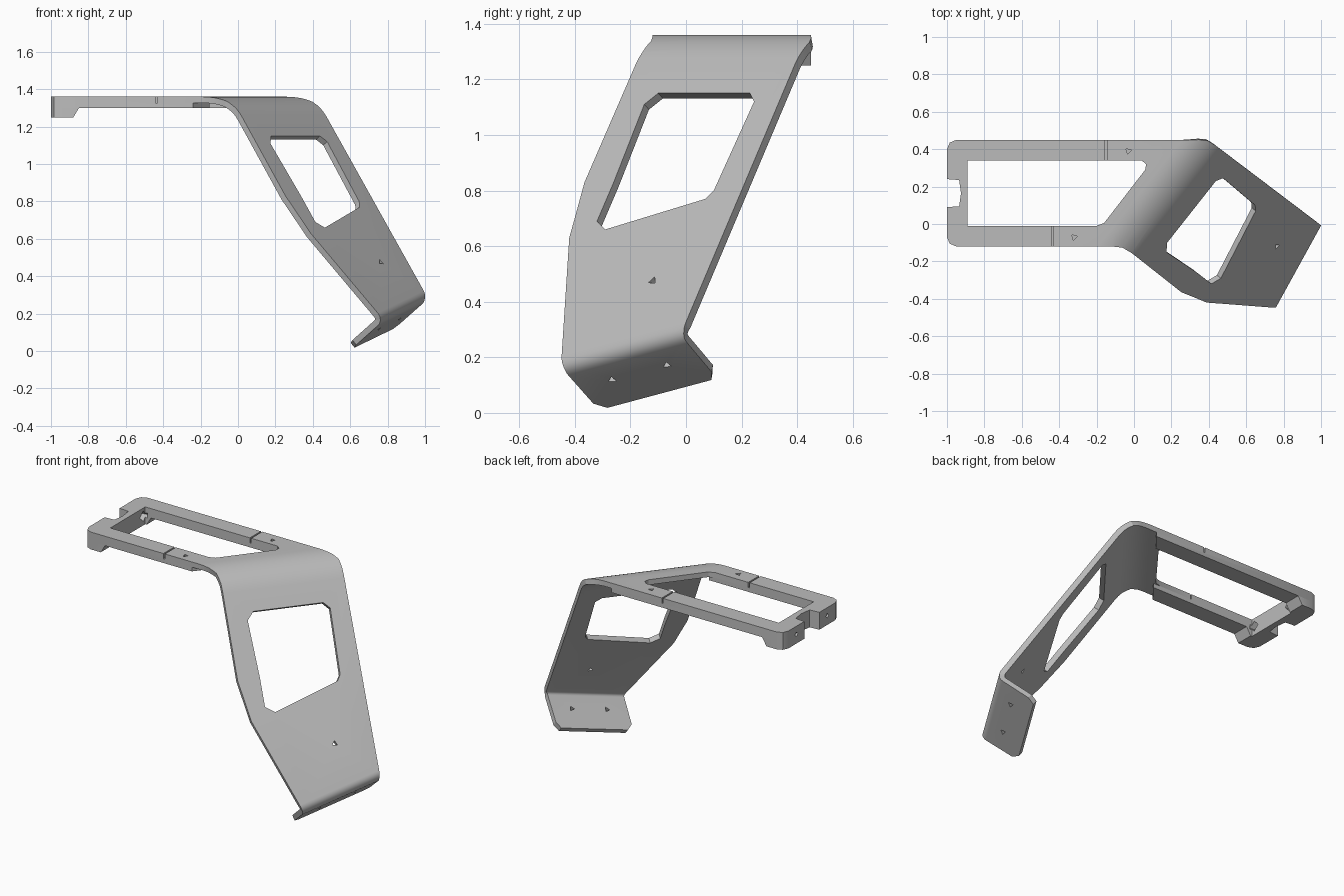
import bpy, bmesh, math
from mathutils import Vector

old = bpy.data.objects.get("Cube")
if old:
    bpy.data.objects.remove(old, do_unlink=True)

TOP, T = 1.36, 0.033                       # top height, sheet thickness
ALONG = Vector((0.62, 0.785, 0)).normalized()   # upper bend line
DOWN = Vector((ALONG.y, -ALONG.x, 0))           # flat direction across it
S0, RA, TILT = -0.076, 0.25, math.radians(55)
RB, TURN = 0.05, math.radians(90)

grey = bpy.data.materials.new("matte_grey")
grey.use_nodes = True
grey.diffuse_color = (0.5, 0.5, 0.5, 1)
grey.node_tree.nodes["Principled BSDF"].inputs["Base Color"].default_value = (0.5, 0.5, 0.5, 1)


def solid(loops, z0, z1):
    """Prism from a plan outline followed by any hole outlines."""
    bm = bmesh.new()
    for pts in loops:
        vs = [bm.verts.new((p[0], p[1], z1)) for p in pts]
        for a, b in zip(vs, vs[1:] + vs[:1]):
            bm.edges.new((a, b))
    bmesh.ops.triangle_fill(bm, use_beauty=True, edges=bm.edges[:], normal=(0, 0, 1))
    ext = bmesh.ops.extrude_face_region(bm, geom=bm.faces[:])
    moved = [g for g in ext["geom"] if isinstance(g, bmesh.types.BMVert)]
    bmesh.ops.translate(bm, verts=moved, vec=(0, 0, z0 - z1))
    bmesh.ops.recalc_face_normals(bm, faces=bm.faces[:])
    return bm


def make(name, bm):
    me = bpy.data.meshes.new(name)
    bm.to_mesh(me)
    bm.free()
    me.materials.append(grey)
    ob = bpy.data.objects.new(name, me)
    bpy.context.collection.objects.link(ob)
    return ob


def activate(ob):
    bpy.ops.object.select_all(action='DESELECT')
    ob.select_set(True)
    bpy.context.view_layer.objects.active = ob


def combine(ob, other, op):
    mod = ob.modifiers.new(op, 'BOOLEAN')
    mod.operation, mod.object, mod.solver = op, other, 'EXACT'
    activate(ob)
    bpy.ops.object.modifier_apply(modifier=mod.name)
    bpy.data.objects.remove(other, do_unlink=True)


def score(bm, origin, across, radius, angle, steps):
    """Cut the flat sheet along the rows of a bend."""
    for i in range(steps + 1):
        co = origin + across * (radius * angle * i / steps)
        bmesh.ops.bisect_plane(bm, geom=bm.verts[:] + bm.edges[:] + bm.faces[:],
                               plane_co=co, plane_no=across, dist=1e-5)


def fold(bm, origin, across, radius, angle):
    """Roll everything past a line downwards round a bend."""
    for v in bm.verts:
        q = (v.co - origin).dot(across)
        if q > 0:
            th = min(q / radius, angle)
            rest, t = q - th * radius, v.co.z
            base = v.co - across * q
            v.co = base + across * ((radius + t) * math.sin(th) + rest * math.cos(th))
            v.co.z = -radius + (radius + t) * math.cos(th) - rest * math.sin(th)


def unroll(y, z):
    """Flat position of a point on the sloping panel."""
    end_s = S0 + RA * math.sin(TILT)
    drop = TOP - RA * (1 - math.cos(TILT)) - z
    s = end_s + drop / math.tan(TILT)
    x = (s - DOWN.y * y) / DOWN.x
    u = ALONG.x * x + ALONG.y * y
    return ALONG * u + DOWN * (S0 + RA * TILT + drop / math.sin(TILT))


def triangle(c, r=0.018):
    return [(c[0] + r * math.cos(a), c[1] + r * math.sin(a))
            for a in (0.3 + i * math.tau / 3 for i in range(3))]


# Bent sheet: rail tongues, sloping panel with window, and mounting flange
front_low, back_low = unroll(-0.45, 0.165), unroll(-0.02, 0.28)
edge = back_low - front_low
across_b = Vector((edge.y, -edge.x, 0)).normalized()
start_b = front_low - across_b * RB


def flange(a, d):
    return front_low + edge * a + across_b * (d + RB * TURN - 2 * RB)


outline = [(-0.43, -0.12), (-0.12, -0.12), (-0.06, -0.128), (0.0, -0.165),
           unroll(-0.365, 0.83), unroll(-0.395, 0.72), unroll(-0.42, 0.63),
           front_low, flange(0, 0.23), flange(0.07, 0.27),
           flange(0.94, 0.27), flange(0.99, 0.23), back_low,
           (0.45, 0.409), (0.40, 0.442), (0.35, 0.45), (-0.145, 0.45), (-0.145, 0.34),
           (0.04, 0.34), (0.065, 0.32), (0.06, 0.29), (-0.16, 0.005), (-0.2, -0.01),
           (-0.43, -0.01)]
window = [unroll(y, z) for y, z in
          [(-0.10, 1.15), (0.23, 1.15), (0.245, 1.12), (0.10, 0.80), (0.07, 0.77),
           (-0.29, 0.66), (-0.32, 0.69), (-0.26, 0.83), (-0.15, 1.11)]]
holes = [(-0.03, 0.39), (-0.32, -0.07), unroll(-0.12, 0.475),
         flange(0.27, 0.135), flange(0.73, 0.135)]

bm = solid([outline, window] + [triangle(h) for h in holes], -T, 0)
start_a = DOWN * S0
score(bm, start_a, DOWN, RA, TILT, 8)
score(bm, start_b, across_b, RB, TURN, 6)
fold(bm, start_b, across_b, RB, TURN)
fold(bm, start_a, DOWN, RA, TILT)
bmesh.ops.translate(bm, verts=bm.verts[:], vec=(0, 0, TOP))
sheet = make("bent_sheet", bm)


# Rail frame: open plan with chamfered corners and a cable notch
def frame_plan(ends):
    fo, fi, bi, bo = ends
    return [(bo, 0.45), (-0.95, 0.45), (-0.985, 0.435), (-1, 0.40), (-1, 0.24),
            (-0.935, 0.235), (-0.925, 0.165), (-0.935, 0.095), (-1, 0.09),
            (-1, -0.07), (-0.985, -0.105), (-0.95, -0.12), (fo, -0.12), (fi, -0.01),
            (-0.89, -0.01), (-0.89, 0.34), (bi, 0.34)]


frame = make("rail_frame", solid([frame_plan((-0.24, -0.153, 0.123, 0.21))], 1.30, TOP))

# Deeper end bar with sloped runouts under the rails
bm = solid([frame_plan([-0.85] * 4)], 1.25, 1.30)
for v in bm.verts:
    if v.co.z < 1.26 and v.co.x > -0.86:
        v.co.x = -0.88
combine(frame, make("end_bar", bm), 'UNION')

# Seats that receive the sheet tongues, leaving a fine groove
for x, y0, y1 in ((-0.44, -0.2, 0.2), (-0.155, 0.2, 0.6)):
    seat = solid([[(x, y0), (0.5, y0), (0.5, y1), (x, y1)]], TOP - T, 1.5)
    combine(frame, make("seat_cutter", seat), 'DIFFERENCE')

# Tapered screw holes through the end bar
for y in (0.01, 0.32):
    bm = bmesh.new()
    bmesh.ops.create_cone(bm, cap_ends=True, segments=4, radius1=0.012,
                          radius2=0.036, depth=0.14)
    for v in bm.verts:
        v.co = Vector((v.co.z - 0.945, v.co.x + y, v.co.y + 1.308))
    bmesh.ops.recalc_face_normals(bm, faces=bm.faces[:])
    combine(frame, make("screw_cutter", bm), 'DIFFERENCE')

for ob in (sheet, frame):
    activate(ob)
    bpy.ops.object.shade_smooth_by_angle(angle=math.radians(25))
